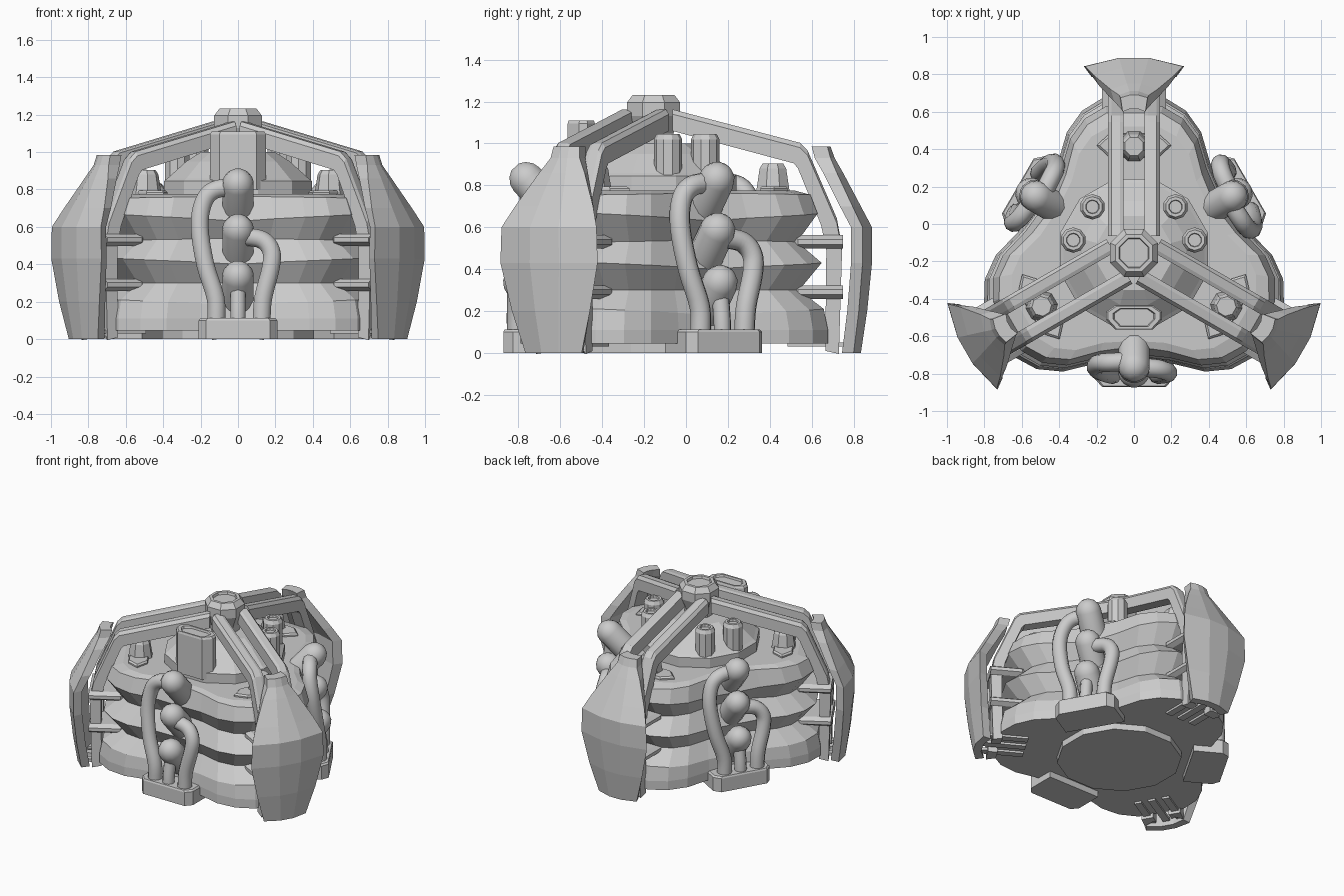
import bpy, bmesh, math
from mathutils import Vector

if "Cube" in bpy.data.objects:
    bpy.data.objects.remove(bpy.data.objects["Cube"])

C = -0.155  # y of the three-fold symmetry axis


def loft(name, rings, spins=(0,), smooth=None):
    """Skin closed rings, cap both ends, place a copy at each spin angle."""
    n = len(rings[0])
    verts = [tuple(v) for r in rings for v in r]
    faces = [(i * n + j, i * n + (j + 1) % n, (i + 1) * n + (j + 1) % n, (i + 1) * n + j)
             for i in range(len(rings) - 1) for j in range(n)]
    faces += [tuple(range(n))[::-1], tuple(range(len(verts) - n, len(verts)))]
    me = bpy.data.meshes.new(name)
    me.from_pydata(verts, [], faces)
    bm = bmesh.new()
    bm.from_mesh(me)
    bmesh.ops.recalc_face_normals(bm, faces=bm.faces)
    bm.to_mesh(me)
    bm.free()
    if smooth:
        me.shade_smooth()
        me.set_sharp_from_angle(angle=math.radians(smooth))
    for a in spins:
        ob = bpy.data.objects.new(name, me)
        ob.location = (0, C, 0)
        ob.rotation_euler.z = math.radians(a)
        bpy.context.collection.objects.link(ob)


def sweep(name, pts, radii, sides, spins, smooth=None, ref=(0, 1, 0)):
    """Round section carried along a path."""
    pts = [Vector(p) for p in pts]
    rings = []
    for i, p in enumerate(pts):
        t = (pts[min(i + 1, len(pts) - 1)] - pts[max(i - 1, 0)]).normalized()
        u = t.cross(Vector(ref)).normalized()
        v = t.cross(u)
        rings.append([p + radii[i] * (u * math.cos(a) + v * math.sin(a))
                      for a in [math.tau * (k + .5) / sides for k in range(sides)]])
    loft(name, rings, spins, smooth)


def curve(pts, steps=4):
    """Catmull-Rom smoothing of a path."""
    p = [Vector(q) for q in pts]
    p = [2 * p[0] - p[1]] + p + [2 * p[-1] - p[-2]]
    out = []
    for i in range(1, len(p) - 2):
        a, b, c, d = p[i - 1:i + 3]
        for s in range(steps):
            t = s / steps
            out.append(.5 * (2 * b + (c - a) * t + (2 * a - 5 * b + 4 * c - d) * t * t
                             + (3 * b - a - 3 * c + d) * t ** 3))
    return out + [p[-2]]


def prism(name, outline, levels, spins, centre=(0, 0)):
    """Outline stacked at (z, scale) levels about a centre."""
    cx, cy = centre
    loft(name, [[(cx + x * s, cy + y * s, z) for x, y in outline] for z, s in levels], spins)


def box(name, x0, x1, y0, y1, z0, z1, spins):
    loft(name, [[(x0, y0, z), (x1, y0, z), (x1, y1, z), (x0, y1, z)] for z in (z0, z1)], spins)


def ngon(r, n, off=.5):
    return [(r * math.cos(math.tau * (k + off) / n), r * math.sin(math.tau * (k + off) / n))
            for k in range(n)]


TRI = (0, 120, 240)

# ribbed three-lobed body: (z at lobe, z at valley, inset at lobe, inset at valley)
lobe = [(-60, .56), (-41, .625), (-29, .74), (-20, .81), (-11, .848),
        (11, .848), (20, .81), (29, .74), (41, .625)]
profile = [(.045, .045, .0, .0), (.11, .11, .0, .0), (.21, .18, .02, .01), (.30, .30, .14, .07),
           (.43, .40, .03, .01), (.53, .54, .15, .08), (.665, .63, .05, .02),
           (.755, .765, .085, .06), (.775, .775, .16, .09)]
rings = []
for za, zv, ia, iv in profile:
    ring = []
    for s in TRI:
        for a, r in lobe:
            f = min(1, max(0, (abs(a) - 11) / 49))
            rr = r - ia - (iv - ia) * f
            ang = math.radians(90 + s + a)
            ring.append((rr * math.cos(ang), rr * math.sin(ang), za + (zv - za) * f))
    rings.append(ring)
loft("ribbed_body", rings)

# dome, bottom disc and central hub
prism("top_dome", ngon(.41, 12), [(.74, 1), (.845, 1), (.86, .95), (.95, .7), (1.0, .5)], (0,))
prism("bottom_disc", ngon(.42, 12), [(0, 1), (.06, 1)], (0,))
prism("hub", ngon(.138, 8), [(.95, .7), (1.05, .75), (1.13, 1), (1.195, 1), (1.232, .78),
                             (1.232, .62), (1.215, .58)], (0,))

# outer armour fins: (z, half width, outer radius, edge drop, thickness)
fin = [(0, .155, .99, .035, .055), (.2, .215, 1.02, .04, .055), (.43, .268, 1.043, .045, .055),
       (.60, .262, 1.043, .045, .055), (.70, .215, .99, .04, .06), (.86, .125, .905, .03, .065),
       (.93, .08, .865, .02, .075), (.985, .072, .845, .015, .075)]
loft("armour_fin", [[(-w, r - d, z), (-.3 * w, r, z), (.3 * w, r, z), (w, r - d, z),
                     (.85 * w, r - d - t, z), (.3 * w, r - t, z), (-.3 * w, r - t, z),
                     (-.85 * w, r - d - t, z)] for z, w, r, d, t in fin], TRI)

# paired bent struts: (outer radius, z, inner radius, z)
strut = [(.09, 1.155, .09, 1.06), (.70, .995, .67, .905), (.735, .96, .69, .88),
         (.875, .635, .80, .61), (.90, .50, .825, .49), (.885, .01, .82, .01)]
for s in (-1, 1):
    loft("strut", [[(s * .055, a, b), (s * .075, a, b + .008), (s * .12, a, b + .008),
                    (s * .138, a, b - .015), (s * .138, c, d), (s * .055, c, d)]
                   for a, b, c, d in strut], TRI)

# strut clamps with pointed ends
for z in (.29, .53):
    loft("strut_clamp", [[(x, .66 + e, z - h), (x, .905, z - h), (x, .905, z + h), (x, .66 + e, z + h)]
                         for x, h, e in ((-.17, .012, .03), (-.14, .032, 0), (.14, .032, 0),
                                         (.17, .012, .03))], TRI)

# floor slats joining body and fin
for x in (-.1, 0, .1):
    box("floor_slat", x - .025, x + .025, .64, .93, .03, .05, TRI)

# tapered studs and their plates above each lobe
prism("stud_plate", [(-.2, 0), (-.13, -.065), (.13, -.065), (.2, 0), (.13, .065), (.13 * -1, .065)],
      [(.75, 1), (.785, 1), (.795, .92)], TRI, (0, .575))
prism("lobe_stud", ngon(.088, 8), [(.76, 1), (.88, .78), (.905, .6)], TRI, (0, .57))

# valve base blocks
prism("valve_base", [(-.21, .14), (-.21, -.06), (-.17, -.105), (.17, -.105), (.21, -.06), (.21, .14)],
      [(0, 1), (.1, 1), (.112, .95)], TRI, (0, -.612))

# angled rounded valves
for z, r in ((.828, .605), (.585, .612), (.335, .635)):
    d = Vector((0, -.68, .73))
    c = Vector((0, -r, z))
    sweep("valve_capsule", [c - d * .22, c, c + d * .035, c + d * .065, c + d * .082],
          [.086, .086, .078, .055, .025], 12, TRI, 40, (1, 0, 0))

# pipes rising from the valve base
for name, path, rad in (
    ("tall_pipe", [(-.115, -.65, .08), (-.12, -.65, .22), (-.175, -.635, .40), (-.205, -.61, .60),
                   (-.185, -.59, .73), (-.13, -.585, .795), (-.03, -.58, .815)], .05),
    ("short_pipe", [(.125, -.65, .08), (.135, -.65, .22), (.175, -.645, .38), (.178, -.635, .47),
                    (.13, -.62, .53), (.03, -.61, .55)], .05),
    ("stub_pipe", [(0, -.66, .08), (0, -.655, .16), (0, -.64, .26)], .042)):
    pts = curve(path)
    sweep(name, pts, [rad] * len(pts), 10, TRI, 50)

# pairs of round knobs on the two rear shoulders
for a in (30, 150):
    for o in (-18, 18):
        t = math.radians(a + o)
        prism("shoulder_knob", ngon(.068, 10), [(.82, 1), (1.02, 1), (1.045, .8), (1.045, .55), (1.03, .5)],
              (0,), (.332 * math.cos(t), .332 * math.sin(t)))

# front block
prism("front_block", [(-.15, .03), (-.1, .065), (.1, .065), (.15, .03), (.15, -.01), (.1, -.065),
                      (-.1, -.065), (-.15, -.01)],
      [(.8, 1), (1.095, 1), (1.11, .93), (1.11, .75), (1.095, .7)], (0,), (0, -.345))
